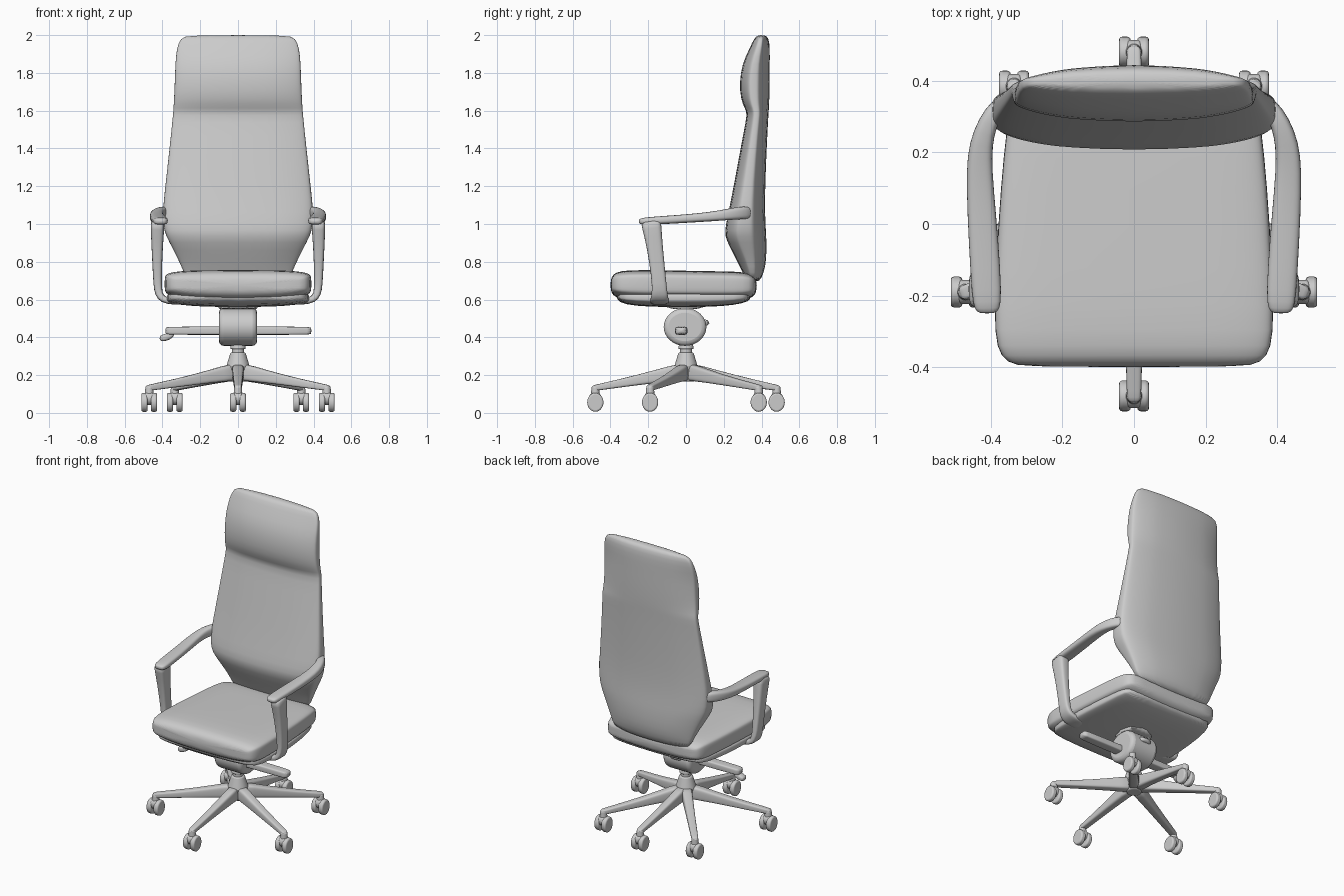
import bpy, bmesh, math
from mathutils import Vector


def sq(n, power):
    """Unit rounded-square outline of n points."""
    f = lambda v: math.copysign(abs(v) ** (2 / power), v)
    return [(f(math.cos(2 * math.pi * i / n)), f(math.sin(2 * math.pi * i / n))) for i in range(n)]


def skin(name, rings, mirror=False, subdiv=1):
    """Skin a list of point rings, cap both ends and smooth."""
    bm = bmesh.new()
    vs = [[bm.verts.new(p) for p in r] for r in rings]
    n = len(vs[0])
    for a, b in zip(vs, vs[1:]):
        for i in range(n):
            j = (i + 1) % n
            bm.faces.new((a[i], a[j], b[j], b[i]))
    bm.faces.new(vs[0])
    bm.faces.new(vs[-1])
    bmesh.ops.recalc_face_normals(bm, faces=bm.faces)
    for f in bm.faces:
        f.smooth = True
    me = bpy.data.meshes.new(name)
    bm.to_mesh(me)
    bm.free()
    ob = bpy.data.objects.new(name, me)
    bpy.context.collection.objects.link(ob)
    if mirror:
        ob.modifiers.new("mirror", 'MIRROR')
    s = ob.modifiers.new("smooth", 'SUBSURF')
    s.levels = s.render_levels = subdiv
    return ob


def cushion(name, rows, axis, power=5, bow=(0, 0)):
    """Rows: position, half width, low side, high side; bow pulls the edges inwards."""
    rings = []
    for pos, hw, lo, hi in rows:
        ring = []
        for c, s in sq(40, power):
            k = c * c * min(1, (hi - lo) / 0.15)
            a, b = lo + bow[0] * k, hi - bow[1] * k
            v = (a + b) / 2 + s * (b - a) / 2
            ring.append((hw * c, v, pos) if axis == 'z' else (hw * c, pos, v))
        rings.append(ring)
    return skin(name, rings)


def sweep(name, path, ref, power=3, mirror=False):
    """Path rows: x, y, z, half width, half height (height lies along ref)."""
    pts = [Vector(p[:3]) for p in path]
    rings = []
    for i, p in enumerate(path):
        t = (pts[min(i + 1, len(pts) - 1)] - pts[max(i - 1, 0)]).normalized()
        side = Vector(ref).cross(t).normalized()
        up = t.cross(side)
        rings.append([pts[i] + side * c * p[3] + up * s * p[4] for c, s in sq(20, power)])
    return skin(name, rings, mirror)


def drum(name, r1, r2, depth, loc, rot=(0, 0, 0), scale=(1, 1, 1), bevel=0.008):
    bpy.ops.mesh.primitive_cone_add(vertices=32, radius1=r1, radius2=r2, depth=depth,
                                    location=loc, rotation=rot)
    ob = bpy.context.object
    ob.name = name
    ob.scale = scale
    bpy.ops.object.transform_apply(location=False, rotation=True, scale=True)
    bpy.ops.object.shade_smooth_by_angle(angle=math.radians(40))
    b = ob.modifiers.new("bevel", 'BEVEL')
    b.width, b.segments = bevel, 3
    return ob


# Backrest with headrest bulge and lumbar bulge
cushion("backrest", [
    (2.00, .265, .38, .42), (1.985, .305, .36, .44), (1.93, .325, .335, .447),
    (1.85, .332, .295, .447), (1.75, .335, .28, .447), (1.66, .339, .287, .445),
    (1.61, .342, .31, .442), (1.585, .344, .323, .44), (1.5, .352, .305, .435),
    (1.2, .385, .25, .422), (1.05, .402, .22, .422), (.96, .392, .2, .427),
    (.91, .367, .212, .43), (.81, .315, .265, .43), (.74, .285, .30, .415),
    (.69, .265, .325, .39)], 'z', 5, (.035, .05))

# Seat cushion and the pan beneath it
cushion("seat_cushion", [
    (-.40, .31, .65, .70), (-.388, .355, .62, .735), (-.35, .385, .598, .753),
    (-.25, .392, .59, .758), (0, .38, .59, .753), (.2, .364, .59, .75),
    (.31, .35, .592, .747), (.355, .33, .61, .73), (.375, .28, .64, .70)], 'y', 6, (.025, .006))
cushion("seat_pan", [
    (-.37, .32, .60, .64), (-.33, .365, .572, .64), (-.2, .38, .56, .64), (0, .375, .558, .64),
    (.2, .355, .562, .64), (.31, .335, .58, .64), (.345, .29, .60, .64)], 'y', 5, (.03, 0))
cushion("seat_mount_plate", [(-.12, .11, .548, .58), (.11, .11, .548, .58)], 'y', 8)

# Armrests: top pad curving in to the back, and tapered post hooking under the seat
sweep("arm_pad", [
    (.41, -.25, 1.012, .022, .01), (.41, -.238, 1.014, .036, .017), (.411, -.2, 1.016, .042, .021),
    (.42, -.05, 1.025, .042, .022), (.43, .1, 1.036, .038, .024), (.432, .19, 1.046, .035, .028),
    (.42, .255, 1.055, .03, .032), (.395, .31, 1.06, .025, .034), (.365, .345, 1.06, .02, .03)],
    (0, 0, 1), 3, True)
sweep("arm_post", [
    (.425, -.187, 1.02, .037, .055), (.426, -.182, .99, .037, .052), (.428, -.165, .88, .03, .042),
    (.427, -.145, .72, .023, .038), (.424, -.14, .65, .022, .04), (.412, -.14, .612, .02, .045),
    (.38, -.14, .592, .018, .05), (.28, -.14, .585, .016, .05)], (0, 1, 0), 3.5, True)

# Tilt mechanism with side levers
drum("tilt_mechanism", .1, .1, .225, (0, -.005, .455), (0, math.pi / 2, 0), (1, 1.13, .9), .025)
sweep("tilt_knob", [(0, .08, .48, .05, .02), (0, .125, .475, .04, .015)], (0, 0, 1), 4)
sweep("tilt_lever", [(-.385, -.025, .435, .03, .02), (-.37, -.025, .435, .033, .022),
                     (.37, -.025, .435, .033, .022), (.39, -.025, .435, .03, .02)], (0, 0, 1), 5)
sweep("lever_grip", [(-.415, -.025, .393, .02, .012), (-.40, -.025, .395, .025, .018),
                     (-.365, -.025, .405, .025, .02), (-.34, -.025, .425, .02, .012)], (0, 0, 1), 3)

# Gas column and hub
drum("gas_column", .032, .032, .16, (0, 0, .32))
drum("column_collar", .042, .036, .03, (0, 0, .352))
drum("hub_cone", .062, .04, .075, (0, 0, .282))
drum("hub", .045, .062, .09, (0, 0, .21))

# Six legs, each ending in a twin-wheel caster
spots = [(0, -.48), (0, .48), (.47, -.19), (-.47, -.19), (.335, .385), (-.335, .385)]
for x, y in spots:
    r = math.hypot(x, y)
    u, v = x / r, y / r
    leg = [(.02, .215, .034, .048), (.07, .21, .032, .042), (.25, .175, .026, .027),
           (r - .03, .138, .021, .017), (r + .005, .132, .02, .016), (r + .018, .13, .014, .011)]
    sweep("leg", [(u * d, v * d, z, w, h) for d, z, w, h in leg], (0, 0, 1), 4)
    drum("caster_stem", .024, .02, .05, (x, y, .115))
    drum("caster_bridge", .034, .034, .04, (x, y, .077), (0, math.pi / 2, 0))
    for s in (-1, 1):
        drum("caster_wheel", .05, .05, .029, (x + s * .0255, y, .056),
             (0, math.pi / 2, 0), (1, .86, 1.12), .009)
